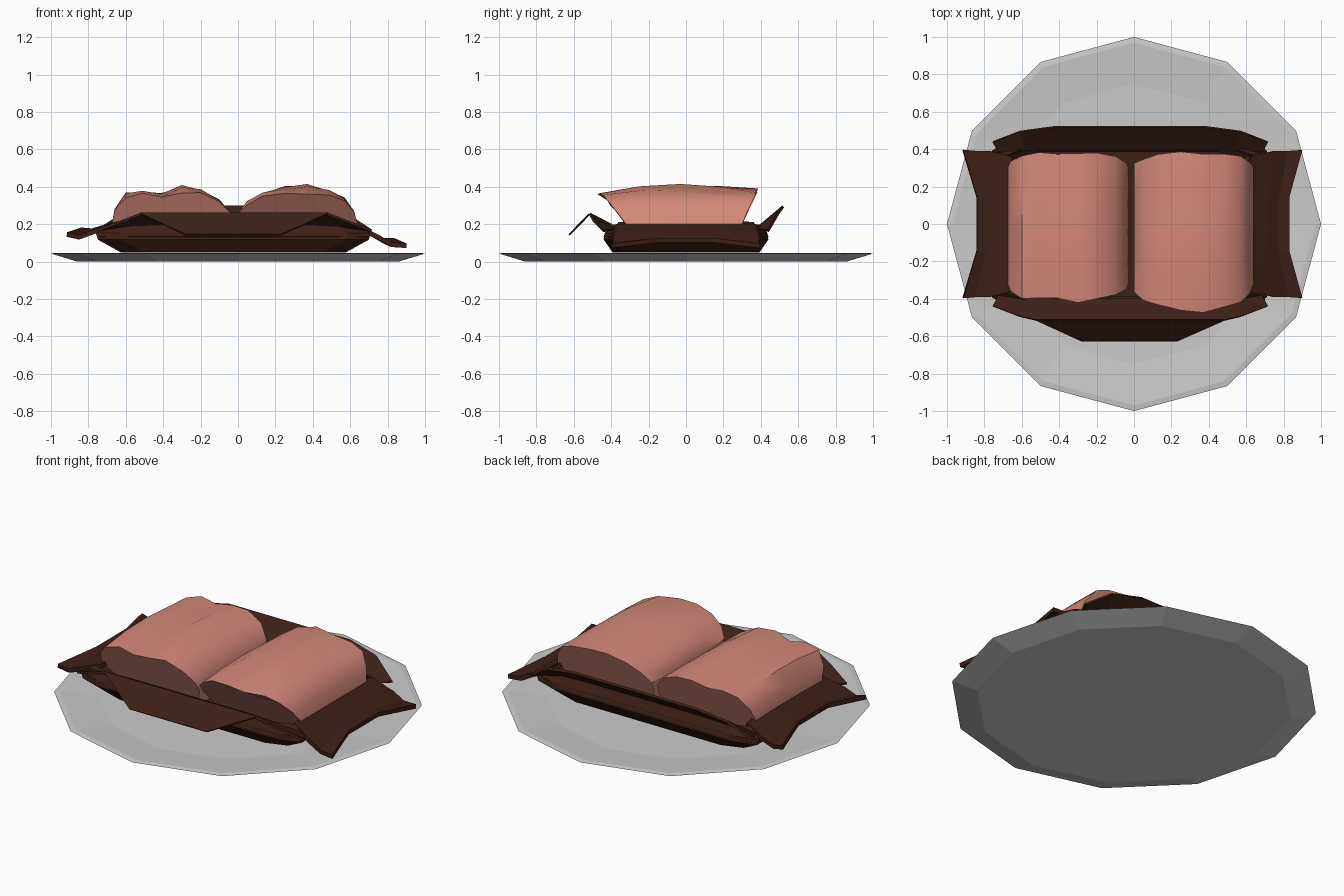
import bpy, bmesh, math

if "Cube" in bpy.data.objects:
    bpy.data.objects.remove(bpy.data.objects["Cube"])


def material(name, rgb):
    m = bpy.data.materials.new(name)
    m.diffuse_color = (*rgb, 1)
    m.use_nodes = True
    m.node_tree.nodes["Principled BSDF"].inputs["Base Color"].default_value = m.diffuse_color
    return m


BROWN = material("dark_brown", (0.045, 0.014, 0.008))
PINK = material("pink", (0.66, 0.25, 0.19))


def loft(name, rows, closed=False, cap_start=False, cap_end=False, mat=None, thick=0):
    """Skin equal-length rows of points into one object."""
    bm = bmesh.new()
    vs = [[bm.verts.new(p) for p in r] for r in rows]
    n = len(rows[0])
    for a, b in zip(vs, vs[1:]):
        for i in range(n if closed else n - 1):
            j = (i + 1) % n
            bm.faces.new((a[i], a[j], b[j], b[i]))
    if cap_start:
        bm.faces.new(vs[0][::-1])
    if cap_end:
        bm.faces.new(vs[-1])
    bmesh.ops.recalc_face_normals(bm, faces=bm.faces)
    me = bpy.data.meshes.new(name)
    bm.to_mesh(me)
    bm.free()
    ob = bpy.data.objects.new(name, me)
    bpy.context.collection.objects.link(ob)
    if mat:
        me.materials.append(mat)
    if thick:
        s = ob.modifiers.new("thickness", "SOLIDIFY")
        s.thickness = thick
        s.offset = 0
    return ob


def circle(r, z, n=12):
    return [(r * math.sin(i * math.tau / n), r * math.cos(i * math.tau / n), z)
            for i in range(n)]


# Twelve-sided shallow plate
loft("plate", [circle(0.86, 0), circle(1, 0.043), circle(0.97, 0.047), circle(0.75, 0.03)],
     closed=True, cap_start=True, cap_end=True)


# Folded wrapper tray: stacked rings with chamfered corners
def ring(hx, hy, z, cx=0.12, cy=0.04):
    q = [(hx, hy - cy), (hx - cx, hy)]
    pts = q + [(-x, y) for x, y in q[::-1]]
    pts += [(-x, -y) for x, y in pts]
    return [(x - 0.025, y, z) for x, y in pts]


loft("wrapper_tray", [ring(0.60, 0.39, 0.055), ring(0.72, 0.435, 0.12),
                      ring(0.73, 0.43, 0.15), ring(0.66, 0.405, 0.195)],
     closed=True, cap_start=True, mat=BROWN, thick=0.012)


def mirrored(half, sx=1, off=0.0):
    """Outer-to-centre points on +x, mirrored into one row."""
    left = [(-x + off, y, z) for x, y, z in half]
    return left + [(x + off, y, z) for x, y, z in half[::-1]]


# Front and back collars that flare outward
for name, s, y_top, z_top, x_top in (("front_collar", -1, 0.515, 0.255, 0.50),
                                     ("back_collar", 1, 0.52, 0.295, 0.40)):
    loft(name, [
        mirrored([(0.72, s * 0.40, 0.13), (0.56, s * 0.435, 0.13), (0.36, s * 0.435, 0.13)], off=-0.02),
        mirrored([(0.70, s * 0.38, 0.17), (0.56, s * 0.40, 0.19), (0.36, s * 0.405, 0.20)], off=-0.02),
        mirrored([(0.735, s * 0.44, 0.165), (0.59, s * 0.495, z_top - 0.035),
                  (x_top, s * y_top, z_top)], off=-0.02)],
        mat=BROWN, thick=0.014)

# Flap folded down over the front collar
loft("front_flap", [mirrored([(0.50, -0.515, 0.255)], off=-0.02),
                    mirrored([(0.255, -0.625, 0.143)], off=-0.025)], mat=BROWN, thick=0.01)


# Side flaps: each row is (x mid, z mid, x end, z end, y end)
def side_flap(name, s, rows):
    loft(name, [[(s * xe, -ye, ze), (s * xm, -0.14, zm), (s * xm, 0.14, zm), (s * xe, ye, ze)]
                for xm, zm, xe, ze, ye in rows], mat=BROWN, thick=0.025)


side_flap("right_flap", 1, [(0.60, 0.20, 0.62, 0.19, 0.36), (0.71, 0.15, 0.75, 0.13, 0.39),
                            (0.77, 0.115, 0.82, 0.09, 0.39), (0.83, 0.115, 0.90, 0.085, 0.395)])
side_flap("left_flap", -1, [(0.63, 0.21, 0.65, 0.20, 0.36), (0.73, 0.18, 0.77, 0.16, 0.39),
                            (0.78, 0.165, 0.85, 0.13, 0.39), (0.84, 0.17, 0.915, 0.145, 0.395)])


# Two pink loaves: arched section, ends flaring outward toward the top
def loaf(name, profile, front_reach, back_reach, wobble):
    rows = []
    for k, dz in enumerate(wobble):
        t = k / (len(wobble) - 1)
        row = []
        for i, (x, z) in enumerate(profile):
            h = (z - 0.2) / 0.18
            yf = -0.32 - (front_reach - 0.32) * h
            yb = 0.30 + (back_reach - 0.30) * h
            up = max(0, (z - 0.26) / 0.14)
            ripple = 0.010 * math.sin(i * 1.9 + k * 1.4)
            row.append((x, yf + (yb - yf) * t + ripple * up, z + (dz + ripple) * up))
        rows.append(row)
    ob = loft(name, rows, closed=True, cap_start=True, cap_end=True, mat=PINK)
    bpy.ops.object.select_all(action="DESELECT")
    bpy.context.view_layer.objects.active = ob
    ob.select_set(True)
    bpy.ops.object.shade_smooth_by_angle(angle=math.radians(40))


loaf("left_loaf", [(-0.55, 0.08), (-0.675, 0.2), (-0.66, 0.28), (-0.60, 0.36), (-0.51, 0.375),
                   (-0.41, 0.36), (-0.30, 0.395), (-0.20, 0.38), (-0.10, 0.33), (-0.04, 0.26),
                   (-0.03, 0.2), (-0.08, 0.08)],
     0.405, 0.38, (-0.02, 0, 0.005, 0, -0.01))
loaf("right_loaf", [(0.06, 0.08), (0.0, 0.2), (0.0, 0.26), (0.05, 0.32), (0.13, 0.365),
                    (0.25, 0.395), (0.37, 0.40), (0.49, 0.375), (0.57, 0.34), (0.62, 0.27),
                    (0.64, 0.2), (0.53, 0.08)],
     0.45, 0.375, (-0.03, 0, 0.005, 0, -0.01))
